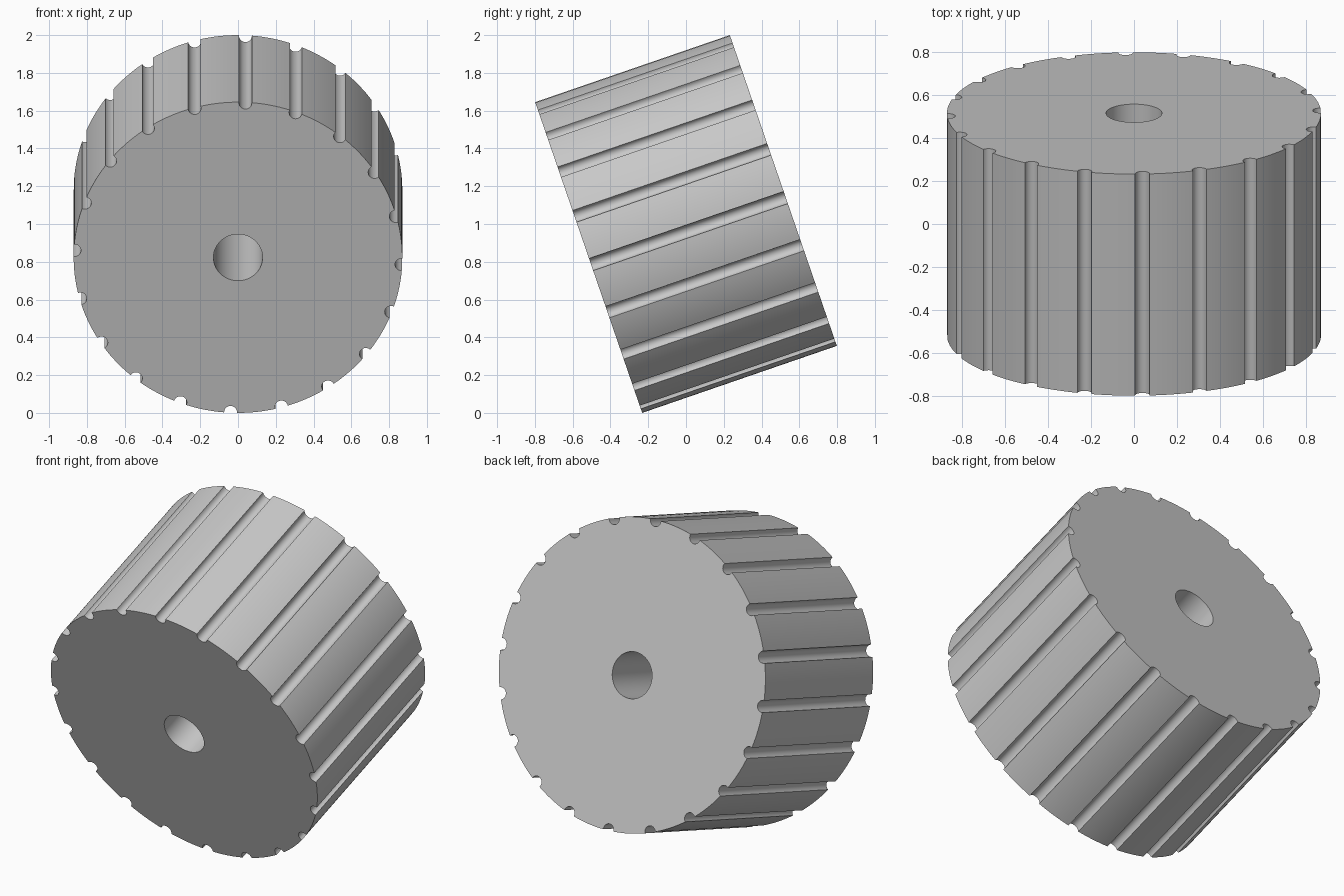
import bpy
import bmesh
from math import sin, cos, acos, radians, pi
from mathutils import Matrix, Vector

cube = bpy.data.objects.get("Cube")
if cube:
    bpy.data.objects.remove(cube, do_unlink=True)

RADIUS, LENGTH, BORE = 0.87, 1.09, 0.13
GROOVES, GROOVE_R, GROOVE_DIST = 20, 0.034, 0.866
PHASE, TILT = radians(2.6), radians(19)
ARC_SEGS, GROOVE_SEGS, BORE_SEGS = 8, 12, 64

# Plain grey material
grey = bpy.data.materials.new("grey")
grey.use_nodes = True
colour = (0.58, 0.58, 0.58, 1)
grey.diffuse_color = colour
grey.node_tree.nodes["Principled BSDF"].inputs["Base Color"].default_value = colour


def polar(r, t):
    return Vector((r * sin(t), -r * cos(t), 0))


# Grooved rim profile: a round notch, then an arc to the next notch
half = acos((RADIUS**2 + GROOVE_DIST**2 - GROOVE_R**2) / (2 * RADIUS * GROOVE_DIST))
sweep = acos((GROOVE_DIST - RADIUS * cos(half)) / GROOVE_R)
step = 2 * pi / GROOVES
rim = []
for i in range(GROOVES):
    t = PHASE + i * step
    out, side = polar(1, t), Vector((cos(t), sin(t), 0))
    for k in range(GROOVE_SEGS + 1):
        p = sweep * (2 * k / GROOVE_SEGS - 1)
        rim.append(out * (GROOVE_DIST - GROOVE_R * cos(p)) + side * GROOVE_R * sin(p))
    for k in range(1, ARC_SEGS):
        rim.append(polar(RADIUS, t + half + (step - 2 * half) * k / ARC_SEGS))
bore = [polar(BORE, 2 * pi * k / BORE_SEGS) for k in range(BORE_SEGS)]

# Fill between rim and bore, then extrude to the full length
bm = bmesh.new()
edges = []
for loop in (rim, bore):
    verts = [bm.verts.new(p - Vector((0, 0, LENGTH / 2))) for p in loop]
    edges += [bm.edges.new((a, b)) for a, b in zip(verts, verts[1:] + verts[:1])]
bmesh.ops.triangle_fill(bm, use_beauty=True, edges=edges, normal=(0, 0, 1))
ext = bmesh.ops.extrude_face_region(bm, geom=bm.faces[:], use_keep_orig=True)
top = [g for g in ext["geom"] if isinstance(g, bmesh.types.BMVert)]
bmesh.ops.translate(bm, verts=top, vec=(0, 0, LENGTH))
bmesh.ops.recalc_face_normals(bm, faces=bm.faces[:])

# Tip the axis towards the back, resting on the lower front edge
bm.transform(Matrix.Translation((0, 0, 1)) @ Matrix.Rotation(TILT - pi / 2, 4, "X"))
mesh = bpy.data.meshes.new("grooved_roller")
bm.to_mesh(mesh)
bm.free()
mesh.materials.append(grey)
roller = bpy.data.objects.new("grooved_roller", mesh)
bpy.context.collection.objects.link(roller)

bpy.ops.object.select_all(action="DESELECT")
roller.select_set(True)
bpy.context.view_layer.objects.active = roller
bpy.ops.object.shade_smooth_by_angle(angle=radians(30))
